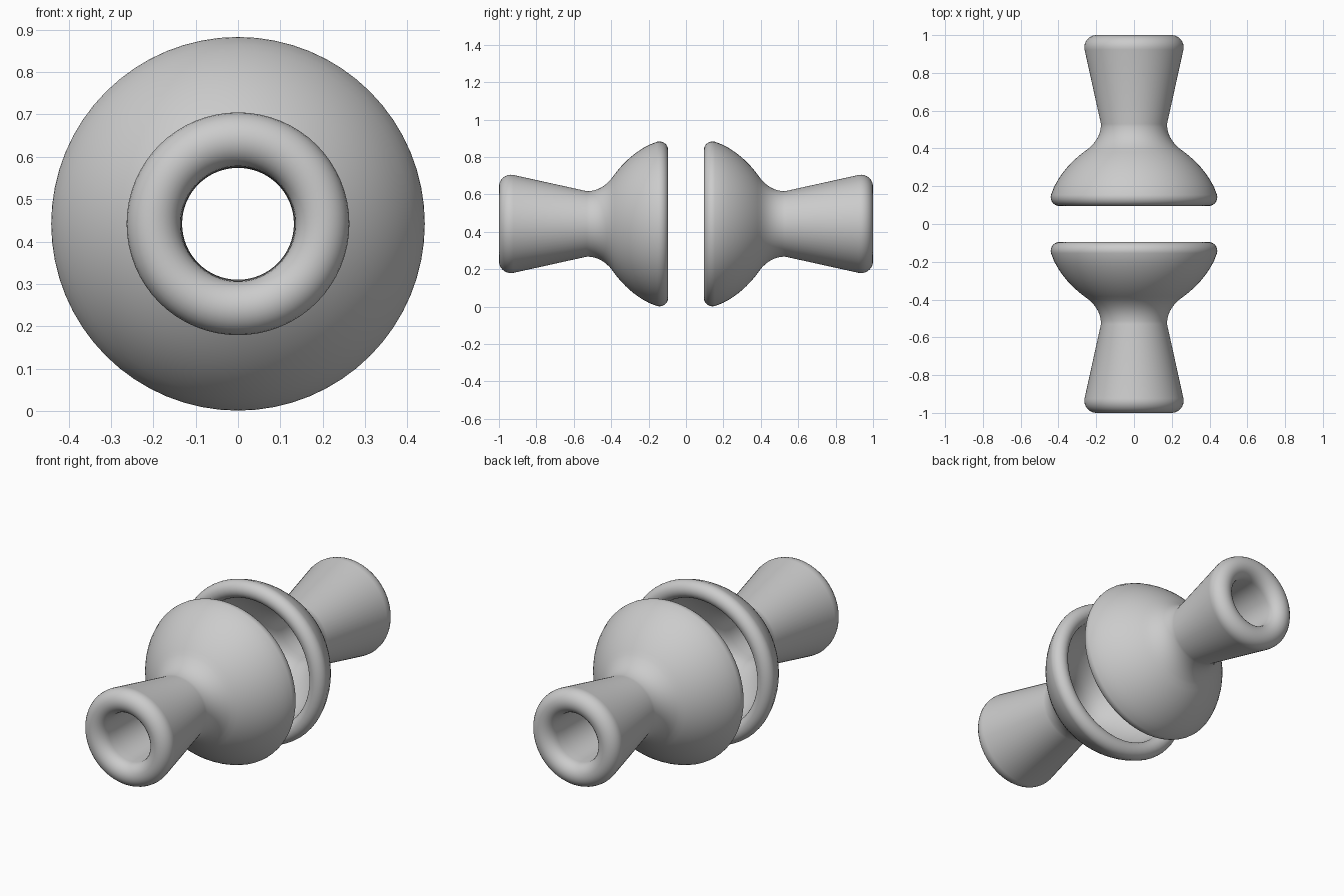
import bpy, bmesh, math
from mathutils import Vector, Matrix
from mathutils.geometry import interpolate_bezier

SEGMENTS = 64
AXIS_Z = 0.442

cube = bpy.data.objects.get("Cube")
if cube:
    bpy.data.objects.remove(cube, do_unlink=True)

grey = bpy.data.materials.new("plain grey")
grey.use_nodes = True
colour = (0.6, 0.6, 0.6, 1)
grey.diffuse_color = colour
grey.node_tree.nodes["Principled BSDF"].inputs["Base Color"].default_value = colour


def curve(*points, steps=10):
    """Bezier through (radius, depth) points, without its last point."""
    return interpolate_bezier(*[Vector((r, d, 0)) for r, d in points], steps + 1)[:-1]


def lip(radius, depth, size, start, end, steps=14):
    """Rounded lip: an arc in the radius / depth plane, angles in degrees."""
    angles = [math.radians(start + (end - start) * i / steps) for i in range(steps + 1)]
    return [Vector((radius + size * math.cos(a), depth + size * math.sin(a), 0)) for a in angles]


# Closed cross-section: rim, outer cup, neck, flared tube, mouth, bore, inner cup
profile = lip(0.394, 0.142, 0.047, -180, 15)
profile += curve((0.437, 0.165), (0.395, 0.27), (0.32, 0.345), (0.24, 0.4))[1:]
profile += curve((0.24, 0.4), (0.2, 0.435), (0.175, 0.475), (0.175, 0.53))
profile += [Vector((0.175, 0.53, 0))]
profile += lip(0.199, 0.936, 0.064, -12, 180)
profile += curve((0.135, 0.92), (0.133, 0.8), (0.132, 0.65), (0.132, 0.53))[1:]
profile += curve((0.132, 0.53), (0.14, 0.4), (0.32, 0.34), (0.347, 0.16))


def hollow_bell(name, side):
    bm = bmesh.new()
    rings = []
    for i in range(SEGMENTS):
        turn = Matrix.Rotation(math.tau * i / SEGMENTS, 4, 'Y')
        rings.append([bm.verts.new(turn @ Vector((p.x, side * p.y, 0))) for p in profile])
    for i, ring in enumerate(rings):
        following = rings[(i + 1) % SEGMENTS]
        for j in range(len(ring)):
            k = (j + 1) % len(ring)
            bm.faces.new((ring[j], ring[k], following[k], following[j]))
    bmesh.ops.recalc_face_normals(bm, faces=bm.faces)
    mesh = bpy.data.meshes.new(name)
    bm.to_mesh(mesh)
    bm.free()
    mesh.materials.append(grey)
    mesh.shade_smooth()
    obj = bpy.data.objects.new(name, mesh)
    obj.location.z = AXIS_Z
    bpy.context.collection.objects.link(obj)


hollow_bell("front_bell", -1)
hollow_bell("back_bell", 1)
